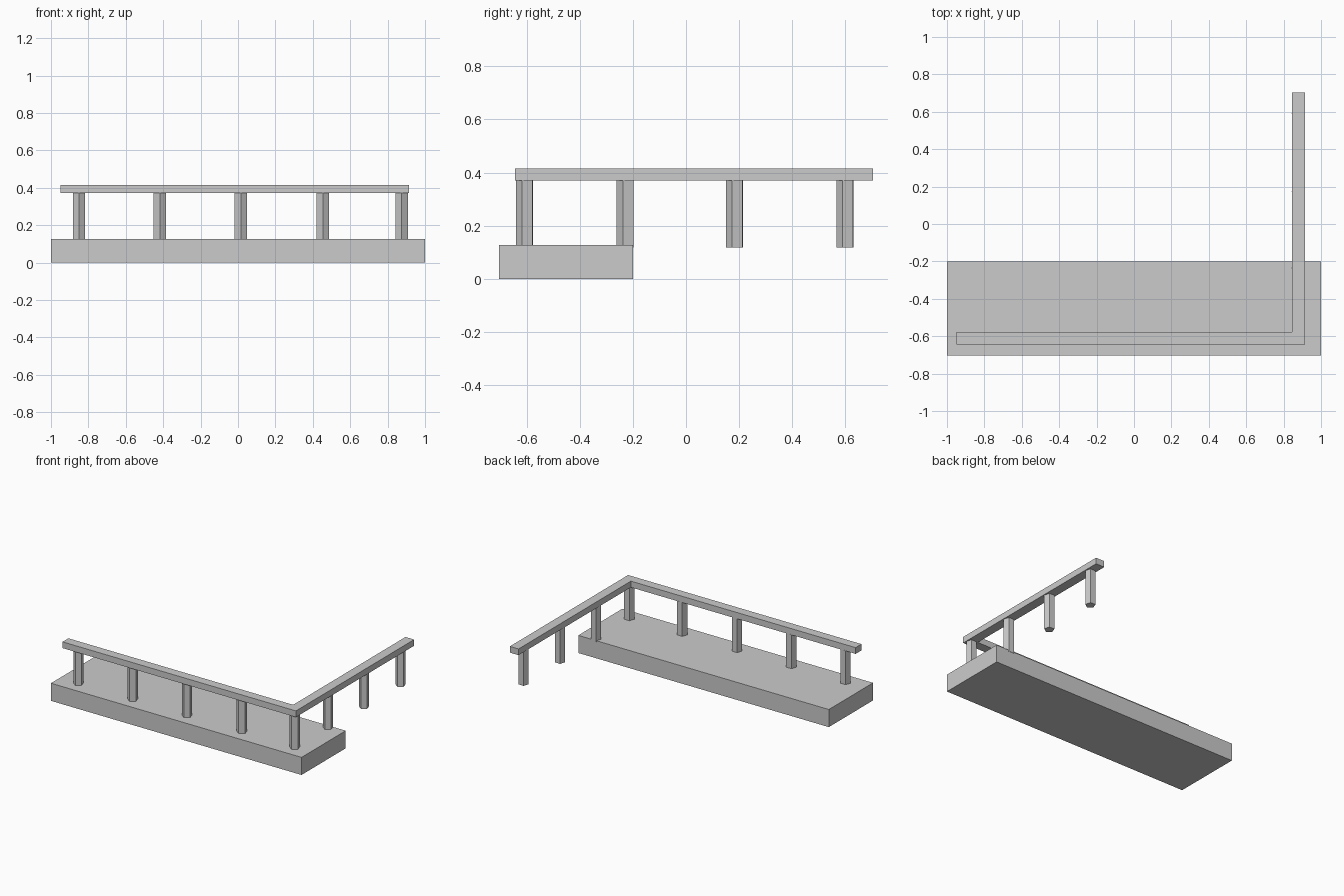
import bpy, bmesh, math

if "Cube" in bpy.data.objects:
    bpy.data.objects.remove(bpy.data.objects["Cube"])


def prism(name, outline, z0, z1):
    """Extrude a closed xy outline from z0 to z1."""
    bm = bmesh.new()
    face = bm.faces.new([bm.verts.new((x, y, z0)) for x, y in outline])
    top = bmesh.ops.extrude_face_region(bm, geom=[face])
    for v in top["geom"]:
        if isinstance(v, bmesh.types.BMVert):
            v.co.z = z1
    bmesh.ops.recalc_face_normals(bm, faces=bm.faces)
    mesh = bpy.data.meshes.new(name)
    bm.to_mesh(mesh)
    bm.free()
    obj = bpy.data.objects.new(name, mesh)
    bpy.context.collection.objects.link(obj)
    return obj


def post(name, x, y, r=0.035, sides=5, turn=269):
    """Five-sided baluster, one corner facing the front."""
    angles = [math.radians(turn + 360 * i / sides) for i in range(sides)]
    prism(name, [(x + r * math.cos(a), y + r * math.sin(a)) for a in angles],
          0.118, 0.373)


# Floor slab along the front
prism("base_slab", [(-1, -0.704), (1, -0.704), (1, -0.2), (-1, -0.2)], 0, 0.127)

# L-shaped handrail
prism("handrail", [(-0.95, -0.644), (0.913, -0.644), (0.913, 0.704),
                   (0.844, 0.704), (0.844, -0.577), (-0.95, -0.577)],
      0.371, 0.416)

# Front row of posts, ending at the corner
for i, x in enumerate((-0.85, -0.417, 0.016, 0.454, 0.876)):
    post(f"front_post_{i + 1}", x, -0.605)

# Side row of posts, running back past the slab
for i, y in enumerate((-0.226, 0.185, 0.601)):
    post(f"side_post_{i + 1}", 0.876, y)
